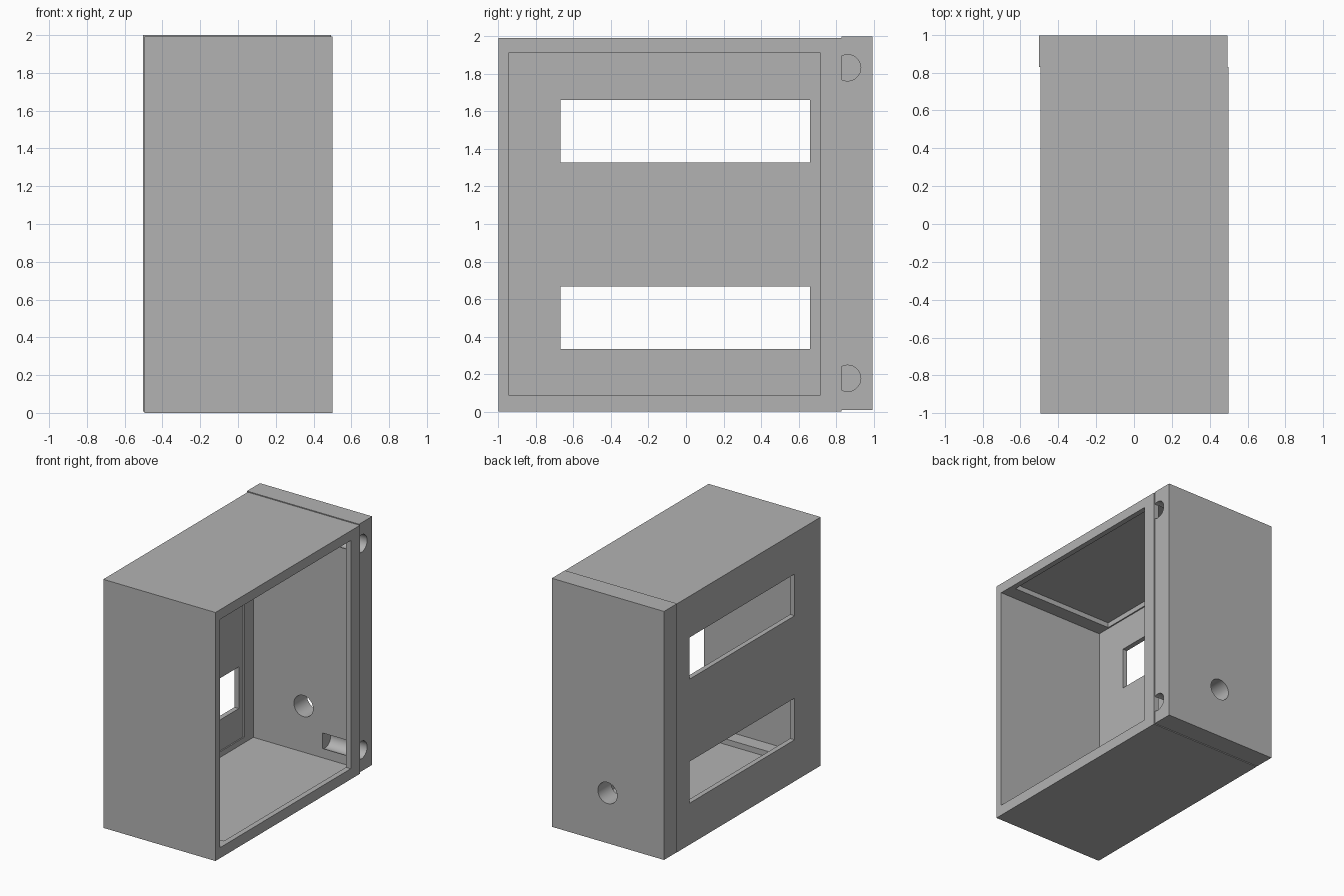
import bpy
import bmesh
from math import pi
from mathutils import Matrix, Vector

cube = bpy.data.objects.get("Cube")
if cube:
    bpy.data.objects.remove(cube)

grey = bpy.data.materials.new("plain_grey")
grey.use_nodes = True
COLOUR = (0.45, 0.45, 0.45, 1)
grey.diffuse_color = COLOUR
grey.node_tree.nodes["Principled BSDF"].inputs["Base Color"].default_value = COLOUR


def finish(name, bm):
    mesh = bpy.data.meshes.new(name)
    bm.to_mesh(mesh)
    bm.free()
    mesh.materials.append(grey)
    obj = bpy.data.objects.new(name, mesh)
    bpy.context.collection.objects.link(obj)
    return obj


def box(name, low, high):
    low, high = Vector(low), Vector(high)
    bm = bmesh.new()
    bmesh.ops.create_cube(bm, size=1)
    bmesh.ops.scale(bm, vec=high - low, verts=bm.verts)
    bmesh.ops.translate(bm, vec=(low + high) / 2, verts=bm.verts)
    return finish(name, bm)


def cylinder(name, centre, radius, length, axis):
    bm = bmesh.new()
    turn = Matrix.Rotation(pi / 2, 4, axis)
    bmesh.ops.create_cone(bm, cap_ends=True, segments=48, radius1=radius,
                          radius2=radius, depth=length,
                          matrix=Matrix.Translation(centre) @ turn)
    return finish(name, bm)


def cut(target, cutter):
    cutter.hide_render = True
    mod = target.modifiers.new(cutter.name, "BOOLEAN")
    mod.operation = "DIFFERENCE"
    mod.solver = "EXACT"
    mod.object = cutter
    bpy.context.view_layer.objects.active = target
    bpy.ops.object.modifier_apply(modifier=mod.name)
    bpy.data.objects.remove(cutter)


SEAM = 0.83

# Main case: open at the back, with a rim around the open side
case = box("case", (-0.495, -1, 0), (0.5, SEAM, 1.993))
cut(case, box("mouth_cutter", (-0.455, -0.945, 0.085), (0.6, 0.715, 1.915)))
cut(case, box("cavity_cutter", (-0.445, -0.83, 0.04), (0.457, 0.9, 1.955)))

# Two display windows in the closed side
for z in (0.5, 1.495):
    cut(case, box("window_cutter", (-0.6, -0.67, z - 0.167), (-0.4, 0.66, z + 0.167)))

# Back panel, seated with a slight offset
panel = box("back_panel", (-0.502, SEAM, 0.007), (0.493, 0.995, 2))
cut(panel, cylinder("cable_hole_cutter", (0, 0.9, 0.41), 0.085, 0.5, "X"))
for z in (0.177, 1.833):
    cut(panel, cylinder("screw_hole_cutter", (0.42, 0.862, z), 0.07, 0.5, "Y"))

# Smooth only the round holes
for obj in (case, panel):
    bpy.ops.object.select_all(action="DESELECT")
    obj.select_set(True)
    bpy.context.view_layer.objects.active = obj
    bpy.ops.object.shade_smooth_by_angle(angle=pi / 6)
